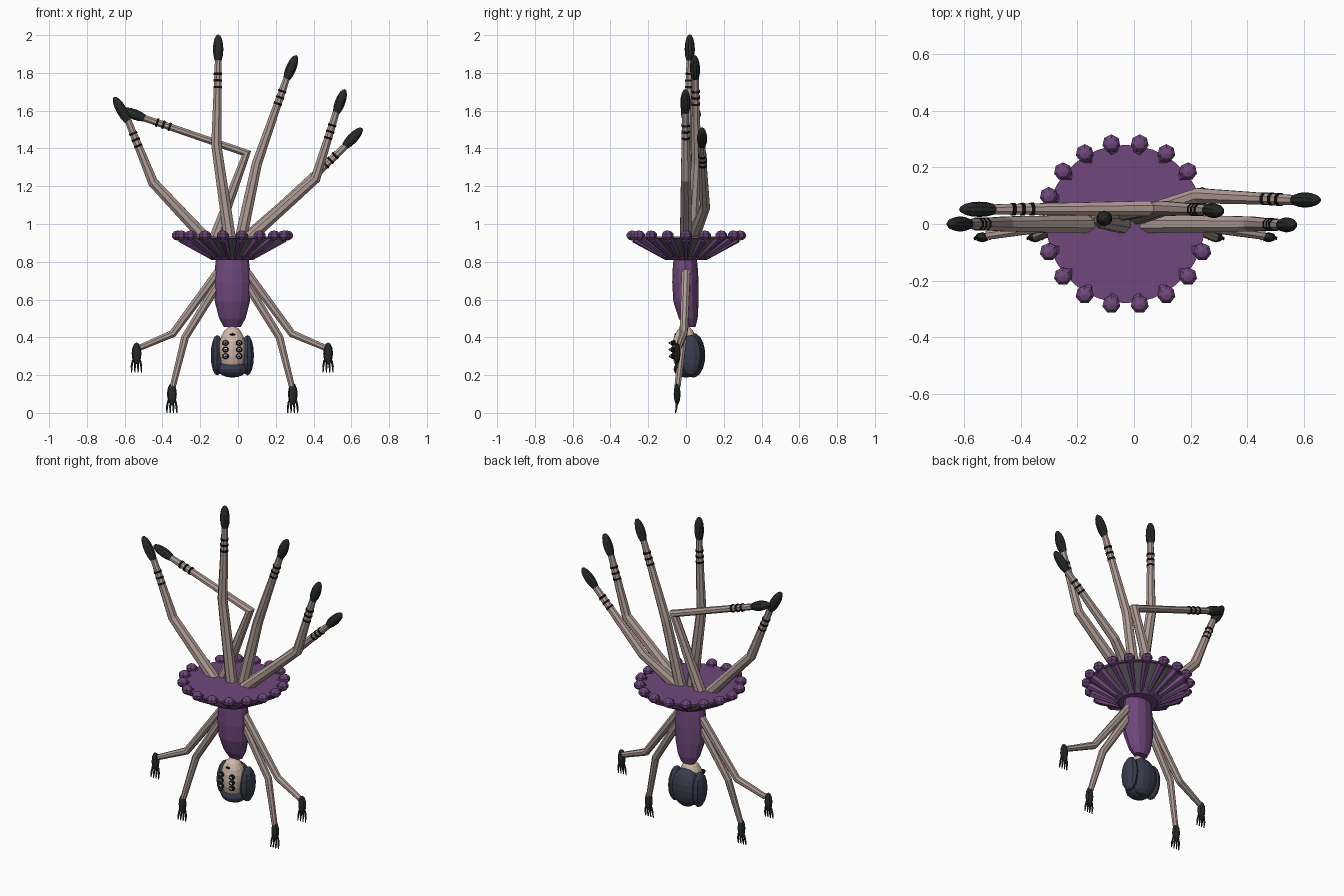
import bpy, bmesh, math
from mathutils import Vector, Matrix

if "Cube" in bpy.data.objects:
    bpy.data.objects.remove(bpy.data.objects["Cube"])

CX = -0.03  # body axis


def mat(name, r, g, b):
    m = bpy.data.materials.new(name)
    m.diffuse_color = (r, g, b, 1)
    m.use_nodes = True
    m.node_tree.nodes["Principled BSDF"].inputs["Base Color"].default_value = m.diffuse_color
    return m


PURPLE = mat("purple cloth", 0.16, 0.065, 0.20)
GREY = mat("grey lining", 0.13, 0.12, 0.13)
SKIN = mat("limb skin", 0.43, 0.33, 0.295)
FACE = mat("face skin", 0.62, 0.48, 0.39)
BLACK = mat("black", 0.006, 0.006, 0.007)
CLAW = mat("claw charcoal", 0.021, 0.023, 0.023)
HAIR = mat("blue black hair", 0.042, 0.046, 0.078)
WHITE = mat("eye white", 0.7, 0.68, 0.62)


def finish(bm, name, material):
    bmesh.ops.recalc_face_normals(bm, faces=bm.faces)
    me = bpy.data.meshes.new(name)
    bm.to_mesh(me)
    bm.free()
    me.materials.append(material)
    ob = bpy.data.objects.new(name, me)
    bpy.context.collection.objects.link(ob)
    return ob


def ball(name, c, r, material, segs=10, rings=6, axis=(0, 0, 1)):
    bm = bmesh.new()
    rot = Vector((0, 0, 1)).rotation_difference(Vector(axis)).to_matrix().to_4x4()
    bmesh.ops.create_uvsphere(bm, u_segments=segs, v_segments=rings, radius=1,
                              matrix=Matrix.Translation(c) @ rot @ Matrix.Diagonal((*r, 1)))
    return finish(bm, name, material)


def tube(name, pts, radii, material, sides=8):
    """Tapered tube through a few points, mitred at the bends."""
    bm = bmesh.new()
    pts = [Vector(p) for p in pts]
    rings = []
    for i, p in enumerate(pts):
        a = (p - pts[i - 1]).normalized() if i else Vector()
        b = (pts[i + 1] - p).normalized() if i < len(pts) - 1 else Vector()
        t = (a + b).normalized()
        u = t.cross(Vector((0, 1, 0.02))).normalized()
        v = t.cross(u)
        rings.append([bm.verts.new(p + radii[i] * (u * math.cos(k) + v * math.sin(k)))
                      for k in (2 * math.pi * (j + 0.5) / sides for j in range(sides))])
    for r0, r1 in zip(rings, rings[1:]):
        for j in range(sides):
            bm.faces.new((r0[j], r0[(j + 1) % sides], r1[(j + 1) % sides], r1[j]))
    bm.faces.new(rings[0])
    bm.faces.new(rings[-1])
    return finish(bm, name, material)


def lathe(name, rows, material, sides):
    """Stacked elliptical rings: (z, x radius, y radius, y centre)."""
    bm = bmesh.new()
    rings = [[bm.verts.new((CX + rx * math.cos(a), yc + ry * math.sin(a), z))
              for a in (2 * math.pi * j / sides for j in range(sides))]
             for z, rx, ry, yc in rows]
    for r0, r1 in zip(rings, rings[1:]):
        for j in range(sides):
            bm.faces.new((r0[j], r0[(j + 1) % sides], r1[(j + 1) % sides], r1[j]))
    bm.faces.new(rings[0])
    bm.faces.new(rings[-1])
    return finish(bm, name, material)


# Torso
lathe("torso", [(0.455, 0.045, 0.03, 0.02), (0.50, 0.07, 0.05, 0.012),
                (0.59, 0.093, 0.067, 0), (0.69, 0.098, 0.07, -0.003),
                (0.77, 0.092, 0.066, -0.004), (0.83, 0.085, 0.06, -0.004)], PURPLE, 12)

# Flared skirt: grey lining, purple top and collar, ribs ending in beads
lathe("skirt_lining", [(0.815, 0.10, 0.10, 0), (0.93, 0.27, 0.27, 0)], GREY, 36)
lathe("skirt_top", [(0.924, 0.28, 0.28, 0), (0.935, 0.28, 0.28, 0)], PURPLE, 36)
lathe("skirt_collar", [(0.81, 0.112, 0.112, 0), (0.828, 0.132, 0.132, 0)], PURPLE, 18)
for i in range(18):
    a = math.radians(20 * i)
    d = Vector((math.cos(a), math.sin(a), 0))
    o = Vector((CX, 0, 0))
    tube(f"skirt_rib_{i}", [o + d * 0.11 + Vector((0, 0, 0.822)),
                            o + d * 0.275 + Vector((0, 0, 0.925))], [0.012, 0.025], PURPLE, 6)
    ball(f"skirt_bead_{i}", o + d * 0.289 + Vector((0, 0, 0.939)),
         (0.034, 0.034, 0.027), PURPLE, 7, 5)

# Head and hair
ball("face", (CX, -0.005, 0.335), (0.073, 0.07, 0.125), FACE, 14, 10)
ball("hair_back", (CX, 0.038, 0.305), (0.095, 0.064, 0.118), HAIR, 14, 10)
ball("hair_crown", (CX, 0.0, 0.232), (0.078, 0.066, 0.045), HAIR, 12, 8)
for s, side in ((-1, "left"), (1, "right")):
    ball(f"hair_lobe_{side}", (CX + s * 0.08, 0.025, 0.305), (0.036, 0.062, 0.107), HAIR, 10, 8)

# Six ringed eyes and a mouth
for s in (-1, 1):
    for k, z in enumerate((0.30, 0.335, 0.37)):
        x, y = CX + s * 0.036, -0.068
        n = f"{k}_{'left' if s < 0 else 'right'}"
        ball("eye_rim_" + n, (x, y, z), (0.018, 0.017, 0.015), BLACK, 8, 6)
        ball("eye_white_" + n, (x, y - 0.014, z), (0.011, 0.006, 0.009), WHITE, 8, 6)
        ball("pupil_" + n, (x, y - 0.020, z), (0.006, 0.004, 0.005), BLACK, 6, 4)
ball("mouth", (CX, -0.056, 0.415), (0.017, 0.006, 0.007), BLACK, 8, 4)

# Two pairs of arms with clawed hands: offsets from the body axis
ARMS = {"upper": [(0.075, 0, 0.745), (0.315, -0.012, 0.42), (0.49, -0.04, 0.345), (0.507, -0.047, 0.315)],
        "lower": [(0.065, 0, 0.70), (0.25, -0.015, 0.40), (0.315, -0.045, 0.14), (0.32, -0.047, 0.10)]}
for pair, path in ARMS.items():
    for s, side in ((-1, "left"), (1, "right")):
        pts = [Vector((CX + s * x, y, z)) for x, y, z in path]
        n = f"{pair}_{side}"
        tube("arm_" + n, pts[:3], [0.025, 0.022, 0.017], SKIN)
        h = pts[3]
        ball("hand_" + n, h, (0.026, 0.018, 0.058), CLAW, 8, 6)
        for f in range(4):
            fx = (f - 1.5) * 0.014
            tube(f"finger_{n}_{f}", [h + Vector((fx * 0.9, 0, -0.035)),
                                     h + Vector((fx * 1.2, -0.003, -0.068)),
                                     h + Vector((fx * 1.25, -0.008, -0.10))],
                 [0.006, 0.006, 0.003], CLAW, 5)

# Six raised legs: base, knee, ankle, toe
LEGS = [[(-0.15, 0, 0.90), (-0.45, 0, 1.22), (-0.575, 0, 1.53), (-0.655, 0, 1.67)],
        [(-0.13, 0.03, 0.90), (0.045, 0.055, 1.375), (-0.48, 0.052, 1.555), (-0.615, 0.052, 1.605)],
        [(-0.04, 0.0, 0.90), (-0.115, 0.012, 1.42), (-0.105, 0.02, 1.85), (-0.105, 0.02, 2.0)],
        [(0.01, 0.03, 0.90), (0.10, 0.055, 1.32), (0.252, 0.05, 1.755), (0.308, 0.045, 1.89)],
        [(0.03, 0, 0.90), (0.41, 0, 1.24), (0.515, -0.003, 1.575), (0.565, -0.003, 1.71)],
        [(0.03, 0.03, 0.91), (0.23, 0.10, 1.09), (0.555, 0.085, 1.40), (0.655, 0.085, 1.505)]]
for i, leg in enumerate(LEGS):
    base, knee, ankle, toe = (Vector(p) for p in leg)
    shin = (ankle - knee).normalized()
    foot = (toe - ankle).normalized()
    tube(f"leg_{i}", [base, knee, ankle + shin * 0.02], [0.035, 0.029, 0.019], SKIN)
    ball(f"foot_{i}", (ankle + toe) / 2, (0.029, 0.027, (toe - ankle).length / 2 + 0.004),
         CLAW, 10, 8, foot)
    for k, back in enumerate((0.055, 0.09, 0.125)):
        c = ankle - shin * back
        tube(f"leg_band_{i}_{k}", [c - shin * 0.006, c + shin * 0.006], [0.0245, 0.024], BLACK)
